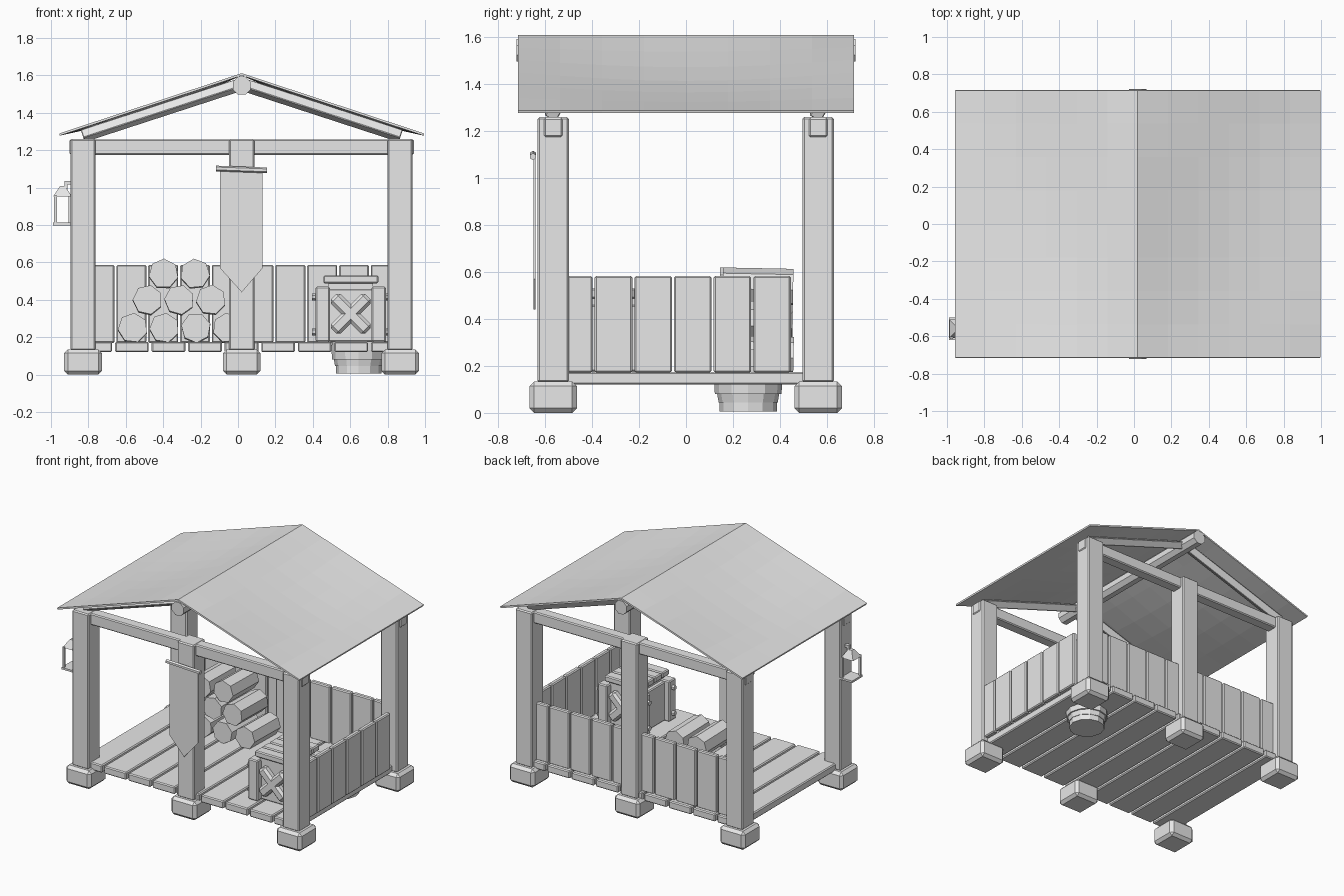
import bpy, bmesh, math, random
from mathutils import Matrix, Vector

random.seed(4)
cube = bpy.data.objects.get("Cube")
if cube:
    bpy.data.objects.remove(cube, do_unlink=True)

GREY = (0.8, 0.8, 0.8, 1)
mat = bpy.data.materials.new("plain grey")
mat.use_nodes = True
mat.diffuse_color = GREY
shader = next(n for n in mat.node_tree.nodes if n.type == 'BSDF_PRINCIPLED')
shader.inputs["Base Color"].default_value = GREY


def finish(name, bm, bevel=0):
    bmesh.ops.recalc_face_normals(bm, faces=bm.faces)
    mesh = bpy.data.meshes.new(name)
    bm.to_mesh(mesh)
    bm.free()
    mesh.materials.append(mat)
    obj = bpy.data.objects.new(name, mesh)
    bpy.context.scene.collection.objects.link(obj)
    if bevel:
        mod = obj.modifiers.new("edge bevel", 'BEVEL')
        mod.width = bevel
        mod.segments = 1
    return obj


def box(name, x, y, z, bevel=0.007, tilt=0, roll=0):
    """Box from (min, max) ranges, optionally rolled about x, then tilted about y."""
    size = [r[1] - r[0] for r in (x, y, z)]
    centre = Vector([sum(r) / 2 for r in (x, y, z)])
    bm = bmesh.new()
    bmesh.ops.create_cube(bm, size=1, matrix=Matrix.Translation(centre)
                          @ Matrix.Rotation(tilt, 4, 'Y') @ Matrix.Rotation(roll, 4, 'X')
                          @ Matrix.Diagonal((*size, 1)))
    return finish(name, bm, bevel)


def around(c, half):
    return (c - half, c + half)


def rod(name, start, end, radius, sides, spin=0):
    a, b = Vector(start), Vector(end)
    turn = (b - a).to_track_quat('Z', 'Y').to_matrix().to_4x4()
    bm = bmesh.new()
    bmesh.ops.create_cone(bm, cap_ends=True, segments=sides, radius1=radius, radius2=radius,
                          depth=(b - a).length, matrix=Matrix.Translation((a + b) / 2)
                          @ turn @ Matrix.Rotation(spin, 4, 'Z'))
    return finish(name, bm)


MID = 0.02
POST_X = (-0.828, MID, 0.867)
POST_Y = (-0.566, 0.563)

# Posts on stone feet, with cross beams and rolled rafters front and back
for y in POST_Y:
    for x in POST_X:
        box("foot", around(x, 0.101), around(y, 0.101), (0, 0.134), 0.02)
        box("post", around(x, 0.067), around(y, 0.067), (0.13, 1.26), 0.008)
    box("cross_beam", (-0.9, 0.94), around(y, 0.04), (1.175, 1.258))
    for side in (-1, 1):
        run, rise = 0.85, 0.277
        length = math.hypot(run, rise)
        box("rafter", around(MID + side * run / 2, length / 2), around(y, 0.027),
            around(1.414, 0.026), 0.004, side * math.atan2(rise, run), -math.pi / 6)

# Ridge beam
rod("ridge_beam", (MID, -0.722, 1.545), (MID, 0.722, 1.545), 0.052, 8, math.pi / 8)

# Sagging roof sheets
bm = bmesh.new()
COLS, ROWS = 12, 8
grid = []
for i in range(COLS + 1):
    u = i / COLS * 2 - 1
    x = MID + u * 0.976
    row = []
    for j in range(ROWS + 1):
        v = j / ROWS
        dip = 0.035 * math.sin(math.pi * v) * math.sin(math.pi * abs(u))
        row.append(bm.verts.new((x, (v - 0.5) * 1.43, 1.611 - 0.322 * abs(u) - dip)))
    grid.append(row)
for i in range(COLS):
    for j in range(ROWS):
        bm.faces.new((grid[i][j], grid[i + 1][j], grid[i + 1][j + 1], grid[i][j + 1]))
roof = finish("roof", bm)
solid = roof.modifiers.new("thickness", 'SOLIDIFY')
solid.thickness = 0.012
solid.offset = -1

# Floor planks
for i in range(9):
    x = -0.763 + i * 0.1955
    box("floor_plank", around(x, 0.09), (-0.605, 0.605), (0.12, 0.175))

# Wall boards at the back and on one side
for i in range(10):
    box("back_board", around(-0.74 + i * 0.17, 0.08), around(0.558, 0.018), (0.17, 0.587))
for i in range(6):
    box("side_board", around(0.9, 0.018), around(-0.478 + i * 0.169, 0.08), (0.172, 0.583))

# Stacked logs
for count, first, z in ((4, -0.563, 0.25), (3, -0.483, 0.4), (2, -0.398, 0.54)):
    for i in range(count):
        x = first + i * 0.169
        shift = random.uniform(-0.01, 0.01)
        rod("log", (x, 0.15 + shift, z), (x, 0.45 + shift, z - 0.006), 0.08, 7,
            random.uniform(0, 1))

# Hanging banner and its rod
bm = bmesh.new()
outline = [(-0.097, 1.1), (-0.097, 0.57), (MID, 0.44), (0.132, 0.57), (0.132, 1.1)]
face = bm.faces.new([bm.verts.new((x, -0.65, z)) for x, z in outline])
extruded = bmesh.ops.extrude_face_region(bm, geom=[face])["geom"]
bmesh.ops.translate(bm, vec=(0, 0.009, 0),
                    verts=[g for g in extruded if isinstance(g, bmesh.types.BMVert)])
finish("banner", bm)
rod("banner_rod", (-0.117, -0.652, 1.102), (0.155, -0.652, 1.092), 0.015, 6)

# Lantern on the front corner post
LX, LY = -0.938, -0.56
box("lantern_base", around(LX, 0.05), around(LY, 0.06), (0.798, 0.812), 0)
for side in (-1, 1):
    box("lantern_bar", around(LX + side * 0.038, 0.007), around(LY + side * 0.048, 0.007),
        (0.81, 0.96), 0)
bm = bmesh.new()
bmesh.ops.create_cone(bm, cap_ends=True, segments=4, radius1=0.07, radius2=0.02, depth=0.055,
                      matrix=Matrix.Translation((LX, LY, 0.98)) @ Matrix.Rotation(math.pi / 4, 4, 'Z'))
finish("lantern_cap", bm)
box("lantern_hook", (-0.925, -0.88), around(LY, 0.012), (1.015, 1.035), 0)
box("lantern_hanger", around(-0.92, 0.008), around(LY, 0.012), (0.99, 1.035), 0)

# Crate with corner posts, crossed braces, slatted lid and bolts
CX, CY = 0.603, -0.295
box("crate_body", around(CX, 0.15), around(CY, 0.135), (0.175, 0.46))
for sx in (-1, 1):
    for sy in (-1, 1):
        x, y = CX + sx * 0.15, CY + sy * 0.145
        box("crate_post", around(x, 0.038), around(y, 0.038), (0.175, 0.47))
        for z in (0.228, 0.415):
            rod("crate_bolt", (x + sx * 0.03, y, z), (x + sx * 0.058, y, z), 0.018, 6)
for sy in (-1, 1):
    for angle in (-math.pi / 4, math.pi / 4):
        box("crate_brace", around(CX, 0.13), around(CY + sy * 0.155, 0.03),
            around(0.325, 0.036), 0.016, angle)
box("crate_rim", around(CX, 0.12), around(CY, 0.14), (0.455, 0.495), 0)
for i in range(4):
    box("crate_lid_slat", around(CX, 0.147), around(CY - 0.126 + i * 0.084, 0.039), (0.487, 0.53))

# Barrel sunk through the floor
BARREL = [(0.005, 0.122), (0.045, 0.122), (0.045, 0.126), (0.08, 0.132), (0.08, 0.142),
          (0.13, 0.145), (0.2, 0.142), (0.2, 0.134), (0.27, 0.122)]
SIDES = 12
bm = bmesh.new()
rings = []
for z, r in BARREL:
    rings.append([bm.verts.new((0.645 + r * math.cos(k * math.tau / SIDES),
                                0.265 + r * math.sin(k * math.tau / SIDES), z))
                  for k in range(SIDES)])
for low, high in zip(rings, rings[1:]):
    for k in range(SIDES):
        n = (k + 1) % SIDES
        bm.faces.new((low[k], low[n], high[n], high[k]))
bm.faces.new(rings[0])
bm.faces.new(rings[-1])
finish("barrel", bm)
